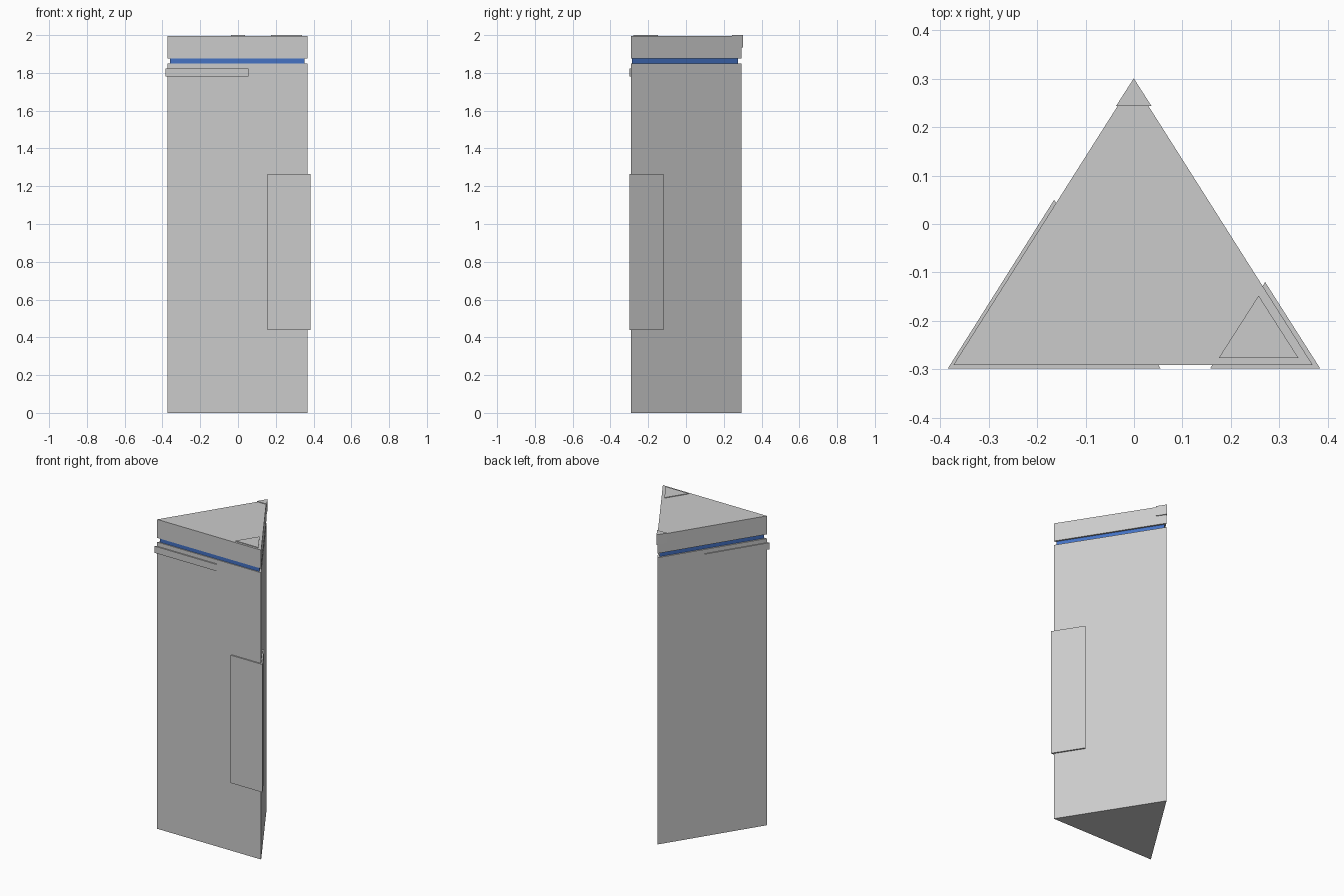
import bpy, bmesh

if "Cube" in bpy.data.objects:
    bpy.data.objects.remove(bpy.data.objects["Cube"])


def tri_prism(name, x0, x1, y0, y1, z0, z1, material=None):
    """Upright prism with an isosceles triangle plan: base at y0, tip at y1."""
    plan = [(x0, y0), (x1, y0), ((x0 + x1) / 2, y1)]
    bm = bmesh.new()
    face = bm.faces.new([bm.verts.new((x, y, z0)) for x, y in plan])
    top = bmesh.ops.extrude_face_region(bm, geom=[face])["geom"]
    bmesh.ops.translate(bm, vec=(0, 0, z1 - z0),
                        verts=[v for v in top if isinstance(v, bmesh.types.BMVert)])
    bmesh.ops.recalc_face_normals(bm, faces=bm.faces)
    mesh = bpy.data.meshes.new(name)
    bm.to_mesh(mesh)
    bm.free()
    obj = bpy.data.objects.new(name, mesh)
    bpy.context.collection.objects.link(obj)
    if material:
        mesh.materials.append(material)
    return obj


blue = bpy.data.materials.new("blue")
blue.diffuse_color = (0.058, 0.168, 0.552, 1)
blue.use_nodes = True
blue.node_tree.nodes["Principled BSDF"].inputs["Base Color"].default_value = blue.diffuse_color

# Column: main body, recessed blue band and cap
tri_prism("pillar_body", -0.373, 0.369, -0.291, 0.294, 0.0, 1.85)
tri_prism("blue_band", -0.359, 0.353, -0.285, 0.276, 1.85, 1.877, blue)
tri_prism("pillar_cap", -0.373, 0.369, -0.291, 0.294, 1.877, 1.996)

# Corner pieces standing slightly proud of the faces
tri_prism("corner_strip", -0.385, 0.055, -0.299, 0.05, 1.78, 1.823)
tri_prism("corner_panel", 0.157, 0.385, -0.299, -0.12, 0.44, 1.265)

# Raised triangles on the cap
tri_prism("back_tip", -0.037, 0.036, 0.244, 0.301, 1.935, 2.0)
tri_prism("top_plate", 0.175, 0.34, -0.277, -0.148, 1.98, 2.0)
